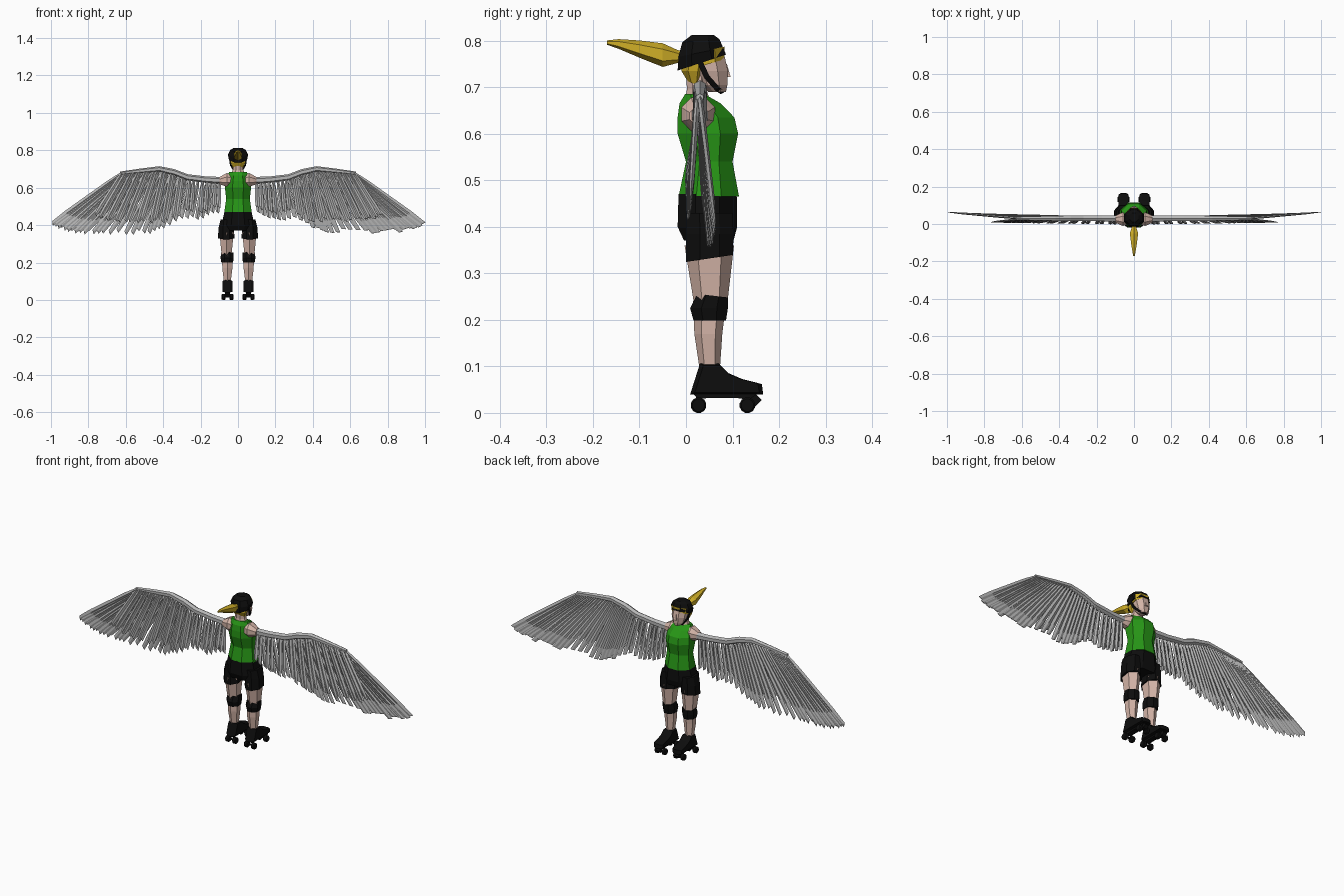
import bpy, bmesh, math, random
from mathutils import Vector

random.seed(4)
cube = bpy.data.objects.get("Cube")
if cube:
    bpy.data.objects.remove(cube, do_unlink=True)


def material(name, rgb):
    m = bpy.data.materials.new(name)
    m.use_nodes = True
    m.diffuse_color = (*rgb, 1)
    m.node_tree.nodes["Principled BSDF"].inputs["Base Color"].default_value = (*rgb, 1)
    return m


GREEN = material("shirt green", (0.02, 0.3, 0.008))
BLACK = material("black", (0.004, 0.004, 0.004))
SKIN = material("skin", (0.66, 0.46, 0.39))
HAIR = material("blond hair", (0.62, 0.42, 0.02))
GREY = material("feather grey", (0.47, 0.47, 0.47))


def add_loft(bm, rings):
    """Skin a row of closed rings and cap both ends."""
    rows = [[bm.verts.new(p) for p in r] for r in rings]
    n = len(rows[0])
    for a, b in zip(rows, rows[1:]):
        for i in range(n):
            j = (i + 1) % n
            bm.faces.new((a[i], a[j], b[j], b[i]))
    bm.faces.new(rows[0])
    bm.faces.new(rows[-1])


def finish(name, bm, mat):
    bmesh.ops.recalc_face_normals(bm, faces=bm.faces[:])
    mesh = bpy.data.meshes.new(name)
    bm.to_mesh(mesh)
    bm.free()
    mesh.materials.append(mat)
    ob = bpy.data.objects.new(name, mesh)
    bpy.context.collection.objects.link(ob)
    return ob


def loft(name, rings, mat):
    bm = bmesh.new()
    add_loft(bm, rings)
    return finish(name, bm, mat)


def ring(c, u, v, n=8):
    """Polygon round c whose flats reach the extents u and v."""
    k = 1 / math.cos(math.pi / n)
    c, u, v = Vector(c), Vector(u), Vector(v)
    angles = [2 * math.pi * (i + 0.5) / n for i in range(n)]
    return [c + k * (u * math.cos(a) + v * math.sin(a)) for a in angles]


def body(name, rows, mat, cx=0, n=8):
    """Upright loft; each row is z, back y, front y, half width, tilt."""
    rings = []
    for z, y0, y1, hx, *tilt in rows:
        hy = (y1 - y0) / 2
        rise = tilt[0] * hy if tilt else 0
        rings.append(ring((cx, (y0 + y1) / 2, z), (hx, 0, 0), (0, hy, rise), n))
    return loft(name, rings, mat)


def prism(name, outline, x0, x1, mat, inset=0.0):
    """Side outline swept across x, with optionally shrunken outer faces."""
    mid = sum((Vector((0, *p)) for p in outline), Vector()) / len(outline)
    rings = []
    for t, s in ((0, 1 - inset), (0.25, 1), (0.75, 1), (1, 1 - inset)):
        x = Vector((x0 + (x1 - x0) * t, 0, 0))
        rings.append([x + mid + (Vector((0, *p)) - mid) * s for p in outline])
    return loft(name, rings, mat)


# Torso and shorts
body("sleeveless_shirt", [(0.465, -0.016, 0.114, 0.074), (0.54, 0.0, 0.1, 0.063),
     (0.6, -0.018, 0.112, 0.07), (0.635, -0.018, 0.104, 0.066),
     (0.665, -0.014, 0.075, 0.056), (0.685, -0.002, 0.04, 0.046)], GREEN)
body("shorts_hips", [(0.37, -0.004, 0.102, 0.085), (0.4, -0.018, 0.11, 0.088),
     (0.47, -0.016, 0.109, 0.073)], BLACK)

# Neck, head, hair and helmet
body("neck", [(0.66, -0.005, 0.055, 0.043), (0.695, 0.002, 0.044, 0.028),
     (0.74, 0.0, 0.05, 0.026)], SKIN)
body("face", [(0.69, 0.048, 0.086, 0.016), (0.705, 0.028, 0.089, 0.03),
     (0.735, 0.015, 0.09, 0.038), (0.78, 0.01, 0.08, 0.04)], SKIN)
loft("nose", [ring((0, 0.088, 0.722), (0.007, 0, 0), (0, 0.008, 0), 4),
              ring((0, 0.084, 0.75), (0.003, 0, 0), (0, 0.004, 0), 4)], SKIN)
body("back_hair", [(0.708, 0.004, 0.03, 0.028, -0.3), (0.735, -0.01, 0.04, 0.04),
     (0.77, -0.01, 0.05, 0.044)], HAIR)
body("fringe", [(0.75, 0.015, 0.082, 0.042, 0.3), (0.78, 0.01, 0.083, 0.044, 0.2)], HAIR)
body("helmet", [(0.753, -0.018, 0.086, 0.048, 0.33), (0.775, -0.016, 0.08, 0.053, 0.2),
     (0.8, -0.008, 0.072, 0.042, 0.08), (0.812, 0.012, 0.06, 0.024)], BLACK)
tail = [(-0.005, 0.768, 0.008), (-0.018, 0.766, 0.012), (-0.05, 0.769, 0.022),
        (-0.1, 0.782, 0.016), (-0.145, 0.793, 0.009), (-0.17, 0.796, 0.004)]
loft("ponytail", [ring((0, y, z), (r, 0, 0), (0, 0, r), 6) for y, z, r in tail], HAIR)

# Wing guide points: feather roots and tips in the x-z plane
ROOTS = [(.1, .635), (.17, .64), (.25, .65), (.31, .67), (.36, .685), (.41, .695),
         (.46, .698), (.51, .692), (.55, .685), (.59, .68), (.62, .68)]
TIPS = [(.11, .47), (.2, .44), (.29, .44), (.4, .395), (.48, .37), (.58, .37),
        (.72, .365), (.8, .37), (.88, .375), (.94, .39), (.99, .41)]


def sample(points, t):
    f = t * (len(points) - 1)
    i = min(int(f), len(points) - 2)
    a, b = Vector(points[i]), Vector(points[i + 1])
    return a.lerp(b, f - i)


def add_feather(bm, root, tip, width):
    """Diamond-section quill with a blunt end."""
    d = (tip - root).normalized()
    side = d.cross(Vector((0, 1, 0))).normalized()
    deep = d.cross(side)
    rings = []
    for t, w, h in ((0, 0.4, 0.005), (0.2, 0.8, 0.006), (0.8, 1, 0.005), (1, 0.75, 0.002)):
        c = root.lerp(tip, t)
        u = side * width * w / 2
        v = deep * h
        rings.append([c + u + d * t * 0.008, c + v, c - u - d * t * 0.004, c - v])
    add_loft(bm, rings)


def wing(name, s):
    rear, front = bmesh.new(), bmesh.new()
    count = 34
    for i in range(count):
        t = i / (count - 1)
        r, p = sample(ROOTS, t), sample(TIPS, t)
        wobble = 0 if t in (0, 1) else random.uniform(-0.012, 0.012)
        root = Vector((s * r.x, 0.03, r.y))
        # Long flight feathers sweep one way, shorter coverts the other
        tip = Vector((s * p.x, 0.036 + 0.027 * t, p.y + wobble))
        add_feather(rear, root, tip, 0.024 + 0.006 * t)
        if i % 3 != 2:
            tip = Vector((s * (r.x + 0.38 * (p.x - r.x)), 0.0 + 0.01 * t,
                          r.y + 0.82 * (p.y - r.y) + wobble))
            add_feather(front, root - Vector((0, 0.005, 0)), tip, 0.024)
    finish(name + "_flight_feathers", rear, GREY)
    finish(name + "_covert_feathers", front, GREY)
    arm = [(.085, .638, .017), (.17, .643, .015), (.27, .655, .015), (.34, .682, .015),
           (.42, .7, .013), (.52, .69, .011), (.63, .677, .008)]
    loft(name + "_leading_edge",
         [ring((s * x, 0.03, z), (0, r, 0), (0, 0, r), 6) for x, z, r in arm], GREY)


SHOE = [(0.009, 0.04), (0.166, 0.04), (0.163, 0.062), (0.12, 0.073),
        (0.092, 0.085), (0.07, 0.106), (0.03, 0.106)]
TRUCK = [(0.015, 0.042), (0.025, 0.03), (0.05, 0.032), (0.11, 0.032), (0.135, 0.028), (0.155, 0.042)]
STOP = [(0.135, 0.036), (0.148, 0.013), (0.163, 0.028), (0.15, 0.04)]

for side, s in (("left", 1), ("right", -1)):
    # Shoulder, blending into the wing
    shoulder = [(.035, .642, .03), (.06, .642, .036), (.08, .64, .028), (.1, .638, .018)]
    loft(side + "_shoulder",
         [ring((s * x, 0.026, z), (0, r, 0), (0, 0, r), 8) for x, z, r in shoulder], SKIN)
    wing(side + "_wing", s)

    # Chin strap
    strap = [(.046, .025, .765), (.04, .045, .722), (.024, .068, .696), (0, .08, .688)]
    loft(side + "_chin_strap", [ring((s * x, y, z), (0.003, 0, 0), (0, 0.005, 0.003), 4)
                                for x, y, z in strap], BLACK)

    # Leg
    cx = s * 0.063
    body(side + "_shorts_leg", [(0.332, 0.0, 0.101, 0.044, 0.15),
         (0.385, 0.0, 0.102, 0.041), (0.43, 0.0, 0.1, 0.03)], BLACK, cx)
    body(side + "_thigh", [(0.235, 0.022, 0.084, 0.026), (0.36, 0.004, 0.096, 0.038)],
         SKIN, s * 0.061, 6)
    body(side + "_calf", [(0.095, 0.032, 0.07, 0.018), (0.17, 0.022, 0.074, 0.027),
         (0.24, 0.02, 0.082, 0.028)], SKIN, s * 0.057, 6)
    body(side + "_knee_pad", [(0.199, 0.016, 0.086, 0.031), (0.225, 0.009, 0.09, 0.035),
         (0.252, 0.024, 0.09, 0.033, -0.12)], BLACK, s * 0.058)

    # Roller skate
    fx = s * 0.056
    prism(side + "_boot", SHOE, fx - 0.027, fx + 0.027, BLACK, 0.12)
    prism(side + "_skate_plate", TRUCK, fx - 0.014, fx + 0.014, BLACK)
    prism(side + "_toe_stop", STOP, fx - 0.01, fx + 0.01, BLACK)
    for place, y in (("rear", 0.027), ("front", 0.132)):
        loft(f"{side}_{place}_axle", [ring((fx + dx, y, 0.018), (0, 0.005, 0), (0, 0, 0.005), 6)
                                      for dx in (-0.02, 0.02)], BLACK)
        for spot, dx in (("outer", s * 0.021), ("inner", -s * 0.021)):
            loft(f"{side}_{place}_{spot}_wheel",
                 [ring((fx + dx + w, y, 0.0165), (0, r, 0), (0, 0, r), 12)
                  for w, r in ((-0.01, 0.013), (-0.006, 0.0165), (0.006, 0.0165), (0.01, 0.013))], BLACK)
